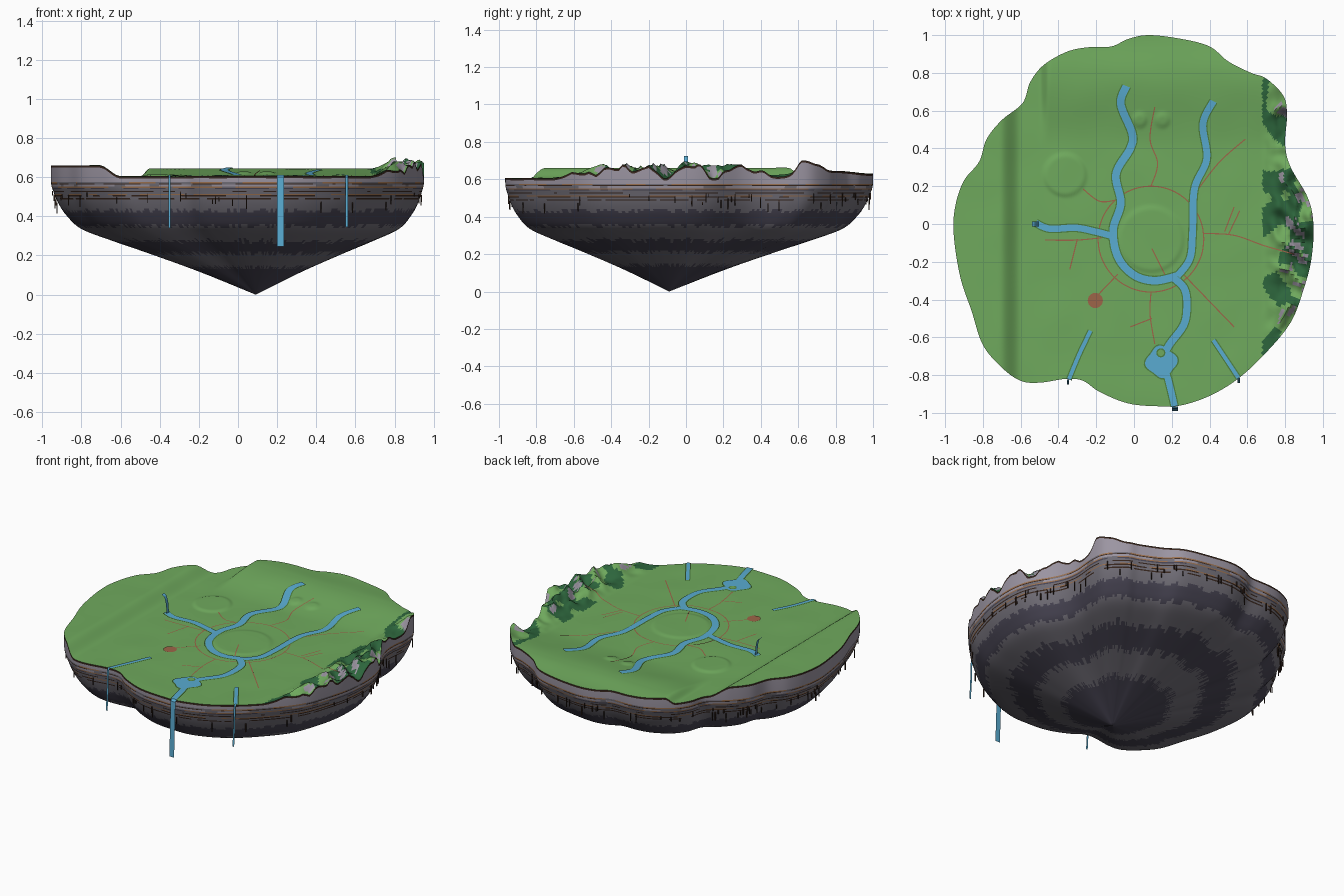
import bpy, bmesh, math, random
from mathutils import Vector, Matrix, noise

random.seed(4)
if "Cube" in bpy.data.objects:
    bpy.data.objects.remove(bpy.data.objects["Cube"])

COLOURS = {
    "grass": (.16, .40, .11), "forest": (.026, .13, .045), "river_bank": (.075, .21, .05),
    "pale_rock": (.33, .30, .36), "grey_rock": (.17, .16, .19), "dark_rock": (.068, .062, .092),
    "earth": (.04, .02, .013), "ochre": (.34, .17, .08), "water": (.10, .41, .64),
    "road": (.34, .13, .065)}
NAMES = list(COLOURS)
MATS = []
for label, rgb in COLOURS.items():
    m = bpy.data.materials.new(label)
    m.use_nodes = True
    m.diffuse_color = (*rgb, 1)
    shader = m.node_tree.nodes["Principled BSDF"]
    shader.inputs["Base Color"].default_value = (*rgb, 1)
    shader.inputs["Roughness"].default_value = .9
    MATS.append(m)


def finish(name, bm, smooth_angle=None):
    """Turn a bmesh into an object that carries the palette."""
    mesh = bpy.data.meshes.new(name)
    bm.to_mesh(mesh)
    bm.free()
    for m in MATS:
        mesh.materials.append(m)
    obj = bpy.data.objects.new(name, mesh)
    bpy.context.collection.objects.link(obj)
    if smooth_angle:
        bpy.ops.object.select_all(action='DESELECT')
        obj.select_set(True)
        bpy.context.view_layer.objects.active = obj
        bpy.ops.object.shade_smooth_by_angle(angle=math.radians(smooth_angle))
    return obj


def curve(points, steps, closed=False):
    """Catmull-Rom samples through the points."""
    pts = [Vector(p) for p in points]
    n = len(pts)
    pick = (lambda i: pts[i % n]) if closed else (lambda i: pts[min(max(i, 0), n - 1)])
    out = []
    for i in range(n if closed else n - 1):
        a, b, c, d = (pick(i + k) for k in (-1, 0, 1, 2))
        for j in range(steps):
            t = j / steps
            out.append(.5 * (2 * b + (c - a) * t + (2 * a - 5 * b + 4 * c - d) * t ** 2
                             + (3 * b - a - 3 * c + d) * t ** 3))
    return out if closed else out + [pts[-1]]


def ramp(lo, hi, v):
    t = min(max((v - lo) / (hi - lo), 0), 1)
    return t * t * (3 - 2 * t)


# Low round mounds: x, y, radius, height
MOUNDS = [(-.365, .26, .11, .008), (.09, -.08, .17, .006), (.03, .55, .035, .008), (.15, .55, .035, .008)]


def height(x, y):
    """Ground level: plains, west plateau, north rise, eastern crags."""
    z = .605 + .003 * noise.noise(Vector((x * 5, y * 5, 0)))
    z += .055 * (1 - ramp(-.71, -.6, x))
    z += .04 * ramp(-.5, -.45, x) * ramp(.4, .78, y) * (1 - .4 * ramp(.8, 1, y))
    for mx, my, r, tall in MOUNDS:
        d = math.hypot(x - mx, y - my)
        z += tall * (1 - ramp(r - .015, r + .015, d))
    crag = ramp(.67, .84, x)
    if crag > 0:
        ridge = 1 - abs(noise.noise(Vector((x * 7, y * 7, 3)))) * 2.2
        rough = noise.noise(Vector((x * 17, y * 17, 8)))
        z += crag * max(0, .02 + .058 * ridge + .03 * rough)
    return min(z, .70)


# Island outline, clockwise from the north
OUTLINE = [(.08, 1), (.25, .98), (.4, .94), (.5, .86), (.62, .8), (.7, .77), (.79, .68), (.81, .58),
           (.8, .42), (.83, .3), (.92, .14), (.95, 0), (.94, -.18), (.9, -.34), (.83, -.52),
           (.7, -.68), (.55, -.82), (.4, -.91), (.25, -.96), (.13, -.965), (-.03, -.95),
           (-.18, -.89), (-.27, -.83), (-.36, -.82), (-.5, -.84), (-.6, -.83), (-.7, -.76),
           (-.8, -.64), (-.86, -.46), (-.92, -.28), (-.955, -.05), (-.945, .1), (-.9, .23),
           (-.82, .33), (-.78, .45), (-.7, .55), (-.59, .64), (-.55, .75), (-.48, .84),
           (-.36, .91), (-.25, .935), (-.12, .94), (-.03, .98)]
RIM = curve(OUTLINE, 9, closed=True)
CENTRE = Vector((.09, -.09))
SEGS = len(RIM)


def loft(name, rows, rule, angle):
    """Skin closed rows of points; rule(row, segment, face) names the colour."""
    bm = bmesh.new()
    grid = [[bm.verts.new(p) for p in row] for row in rows]
    faces = []
    for r in range(len(rows) - 1):
        for i in range(SEGS):
            j = (i + 1) % SEGS
            faces.append((r, i, bm.faces.new((grid[r][i], grid[r][j], grid[r + 1][j], grid[r + 1][i]))))
    bm.normal_update()
    for r, i, f in faces:
        f.material_index = NAMES.index(rule(r, i, f))
    bmesh.ops.remove_doubles(bm, verts=bm.verts, dist=.00001)
    return finish(name, bm, angle)


# Grassy top with wooded crags on the east side
def ground_colour(r, i, f):
    c = f.calc_center_median()
    if c.x < .68:
        return "grass"
    if f.normal.z < .62:
        return "pale_rock"
    return "forest" if noise.noise(Vector((c.x * 9, c.y * 7, 5))) > -.02 else "grass"


def ground_row(s):
    flat = [CENTRE.lerp(p, s) for p in RIM]
    return [(p.x, p.y, height(p.x, p.y)) for p in flat]


loft("grass_top", [ground_row(k / 90) for k in range(91)], ground_colour, 50)

# Rock bowl: banded strata near the rim, wide dark rings underneath
PROFILE = curve([(1, .72), (1, .58), (.985, .52), (.96, .46), (.92, .4), (.85, .335), (.7, .275),
                 (.52, .21), (.27, .115), (0, 0)], 8)


def spread(z):
    for a, b in zip(PROFILE, PROFILE[1:]):
        if b.y <= z <= a.y:
            return b.x + (a.x - b.x) * (z - b.y) / max(a.y - b.y, .00001)
    return 0


STRATA = [(.576, "ochre"), (.569, "earth"), (.564, "pale_rock"), (.552, "ochre"), (.546, "dark_rock"),
          (.539, "grey_rock"), (.53, "earth"), (.524, "grey_rock"), (.514, "ochre"),
          (.509, "earth"), (.502, "grey_rock"), (.493, "earth"), (.486, "grey_rock")]
levels = [z for z, band in STRATA] + [k / 100 for k in range(48, -1, -1)]
jitter = [random.uniform(-.012, .012) for p in RIM]
top = ground_row(1)
cliff = [top, [(x, y, z - .011) for x, y, z in top]]
for z in levels:
    cliff.append([(*CENTRE.lerp(p, spread(z)), z) for p in RIM])


def cliff_colour(r, i, f):
    if r < 2:
        return ("earth", "pale_rock")[r]
    if r - 2 < len(STRATA):
        band = STRATA[r - 2][1]
        solid = noise.noise(Vector((i * .13, r * 7.3, 0))) > -.15
        return band if solid else "grey_rock"
    z = f.calc_center_median().z + jitter[i]
    rings = sum(z < edge for edge in (.43, .35, .275, .21, .14))
    return "dark_rock" if rings % 2 else "grey_rock"


loft("rock_bowl", cliff, cliff_colour, 30)

# Roots hanging out of the strata
bm = bmesh.new()
for k in range(90):
    z, drop = random.uniform(.47, .53), random.uniform(.015, .06)
    p = CENTRE.lerp(random.choice(RIM), spread(z) + .004)
    place = Matrix.Translation((p.x, p.y, z - drop / 2)) @ Matrix.Diagonal((.005, .005, drop, 1))
    bmesh.ops.create_cube(bm, size=1, matrix=place)
for f in bm.faces:
    f.material_index = NAMES.index("earth")
finish("hanging_roots", bm)


def strip(name, pairs, colour):
    """Ribbon through pairs of left and right points."""
    bm = bmesh.new()
    verts = [[bm.verts.new(p) for p in pair] for pair in pairs]
    for (a, b), (d, c) in zip(verts, verts[1:]):
        bm.faces.new((a, b, c, d)).material_index = NAMES.index(colour)
    finish(name, bm)


def trail(name, points, width, colour, lift):
    """Ribbon laid on the ground along a smooth path."""
    path = curve(points, 12)
    pairs = []
    for i, p in enumerate(path):
        d = (path[min(i + 1, len(path) - 1)] - path[max(i - 1, 0)]).normalized() * width / 2
        z = height(*p) + lift
        pairs.append(((p.x - d.y, p.y + d.x, z), (p.x + d.y, p.y - d.x, z)))
    strip(name, pairs, colour)


def disc(name, x, y, radius, colour, lift, lobes=0):
    bm = bmesh.new()
    verts = []
    for k in range(40):
        a = math.tau * k / 40
        r = radius * (1 + lobes * math.sin(a * 4 + 1))
        verts.append(bm.verts.new((x + r * math.cos(a), y + r * math.sin(a), height(x, y) + lift)))
    bm.faces.new(verts).material_index = NAMES.index(colour)
    finish(name, bm)


# Rivers with darker banks: name, width, path
RIVERS = [
    ("north_river", .04, [(-.04, .73), (-.07, .635), (-.01, .48), (-.02, .4), (-.095, .265), (-.07, .11),
                          (-.11, -.03), (-.085, -.175), (0, -.27), (.11, -.3), (.23, -.275)]),
    ("east_river", .036, [(.42, .65), (.365, .53), (.385, .345), (.32, .185), (.31, -.05), (.295, -.185),
                          (.23, -.275)]),
    ("west_river", .034, [(-.52, .005), (-.445, -.025), (-.31, -.02), (-.205, -.04), (-.11, -.065)]),
    ("pond_river", .038, [(.21, -.285), (.265, -.34), (.28, -.42), (.265, -.53), (.19, -.635), (.14, -.72)]),
    ("outlet", .034, [(.15, -.74), (.18, -.82), (.215, -.965)]),
    ("west_gully", .02, [(-.23, -.565), (-.29, -.69), (-.345, -.823)]),
    ("east_gully", .02, [(.42, -.615), (.49, -.72), (.553, -.815)])]
for name, width, path in RIVERS:
    trail(name, path, width, "water", .006)
    trail(name + "_bank", path, width + .012, "river_bank", .004)
disc("pond_bank", .145, -.73, .086, "river_bank", .0045, .1)
disc("pond", .145, -.73, .079, "water", .0065, .1)
disc("islet_bank", .142, -.682, .024, "river_bank", .0075)
disc("islet", .142, -.682, .017, "grass", .0085)


# Waterfalls over the rim and the arching spring at the west river
def waterfall(name, x, y, width, bottom):
    path = [(y, .612), (y - .012, .6), (y - .018, .45), (y - .026, bottom)]
    strip(name, [((x - width / 2, v, z), (x + width / 2, v, z)) for v, z in reversed(path)], "water")


waterfall("pond_waterfall", .217, -.965, .034, .245)
waterfall("west_waterfall", -.35, -.823, .012, .34)
waterfall("east_waterfall", .555, -.815, .012, .345)
arch = curve([(-.54, .725), (-.522, .712), (-.51, .67), (-.505, .605)], 5)
strip("spring", [((p.x, -.012, p.y), (p.x, .012, p.y)) for p in arch], "water")

# Roads: a ring around the middle and spokes with small branches
ring = [(.09 + .28 * math.cos(k * math.pi / 12), -.08 + .28 * math.sin(k * math.pi / 12)) for k in range(25)]
ROADS = [ring,
         [(.09, .2), (.125, .32), (.085, .45), (.11, .62)], [(-.08, .13), (-.18, .12), (-.27, .185)],
         [(.3, .13), (.445, .32), (.59, .45)], [(.37, -.05), (.53, -.06), (.69, -.115), (.85, -.16)],
         [(.5, -.055), (.56, .07)], [(.48, -.04), (.53, .09)],
         [(-.47, -.085), (-.3, -.085), (-.15, -.07)], [(-.3, -.08), (-.34, -.24)],
         [(.26, -.265), (.53, -.545)], [(.09, -.36), (.085, -.48), (.11, -.635)],
         [(-.02, -.545), (.095, -.5)], [(-.085, -.265), (-.195, -.38)], [(.095, -.13), (.17, -.28)]]
for k, path in enumerate(ROADS):
    trail("ring_road" if path is ring else f"road_{k}", path, .006, "road", .0035)
disc("plaza", -.205, -.405, .04, "road", .004)
